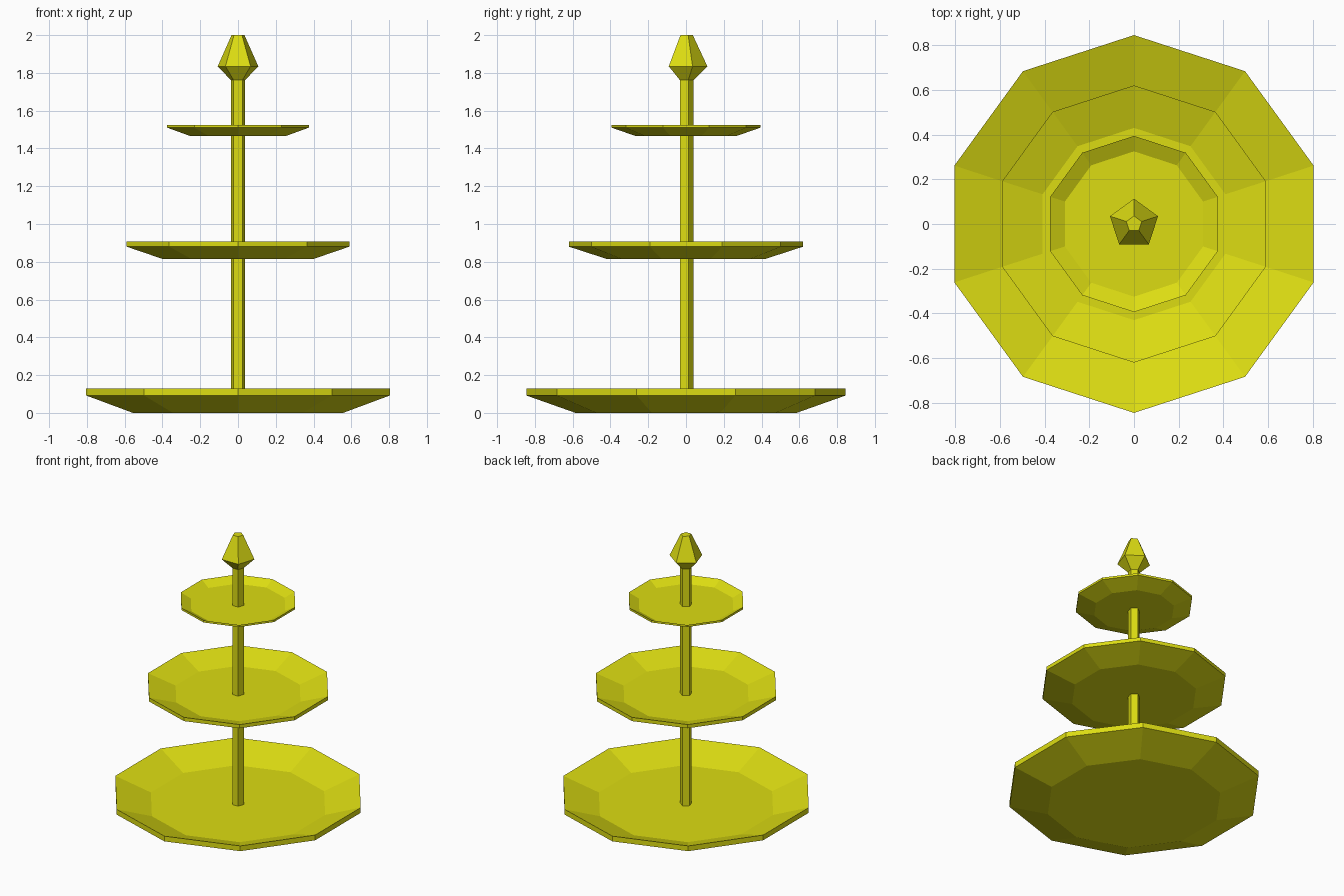
import bpy, bmesh, math

if "Cube" in bpy.data.objects:
    bpy.data.objects.remove(bpy.data.objects["Cube"])

yellow = bpy.data.materials.new("yellow")
yellow.diffuse_color = (0.72, 0.72, 0.006, 1)
yellow.use_nodes = True
yellow.node_tree.nodes["Principled BSDF"].inputs["Base Color"].default_value = yellow.diffuse_color


def lathe(name, sides, profile):
    """Closed faceted solid from (radius, z) rings, one corner facing +y."""
    bm = bmesh.new()
    rings = []
    for r, z in profile:
        rings.append([bm.verts.new((r * math.sin(2 * math.pi * i / sides),
                                    r * math.cos(2 * math.pi * i / sides), z))
                      for i in range(sides)])
    for a, b in zip(rings, rings[1:]):
        for i in range(sides):
            j = (i + 1) % sides
            bm.faces.new((a[i], a[j], b[j], b[i]))
    bm.faces.new(rings[0])
    bm.faces.new(rings[-1])
    bmesh.ops.recalc_face_normals(bm, faces=bm.faces)
    me = bpy.data.meshes.new(name)
    bm.to_mesh(me)
    bm.free()
    me.materials.append(yellow)
    ob = bpy.data.objects.new(name, me)
    bpy.context.collection.objects.link(ob)


# Trays: base radius, rim radius, floor radius, then heights of
# underside, floor, lower rim edge and upper rim edge
trays = {
    "bottom_tray": (0.585, 0.845, 0.60, 0.0, 0.043, 0.092, 0.13),
    "middle_tray": (0.42, 0.62, 0.43, 0.815, 0.843, 0.88, 0.907),
    "top_tray": (0.27, 0.394, 0.325, 1.467, 1.49, 1.51, 1.525),
}
for name, (base, rim, floor, z0, zf, z1, z2) in trays.items():
    lathe(name, 10, [(base, z0), (rim, z1), (rim, z2), (floor, zf)])

# Central pole and faceted finial
lathe("pole", 5, [(0.04, 0.03), (0.04, 1.77)])
lathe("finial", 5, [(0.04, 1.762), (0.113, 1.835), (0.036, 2.0)])
